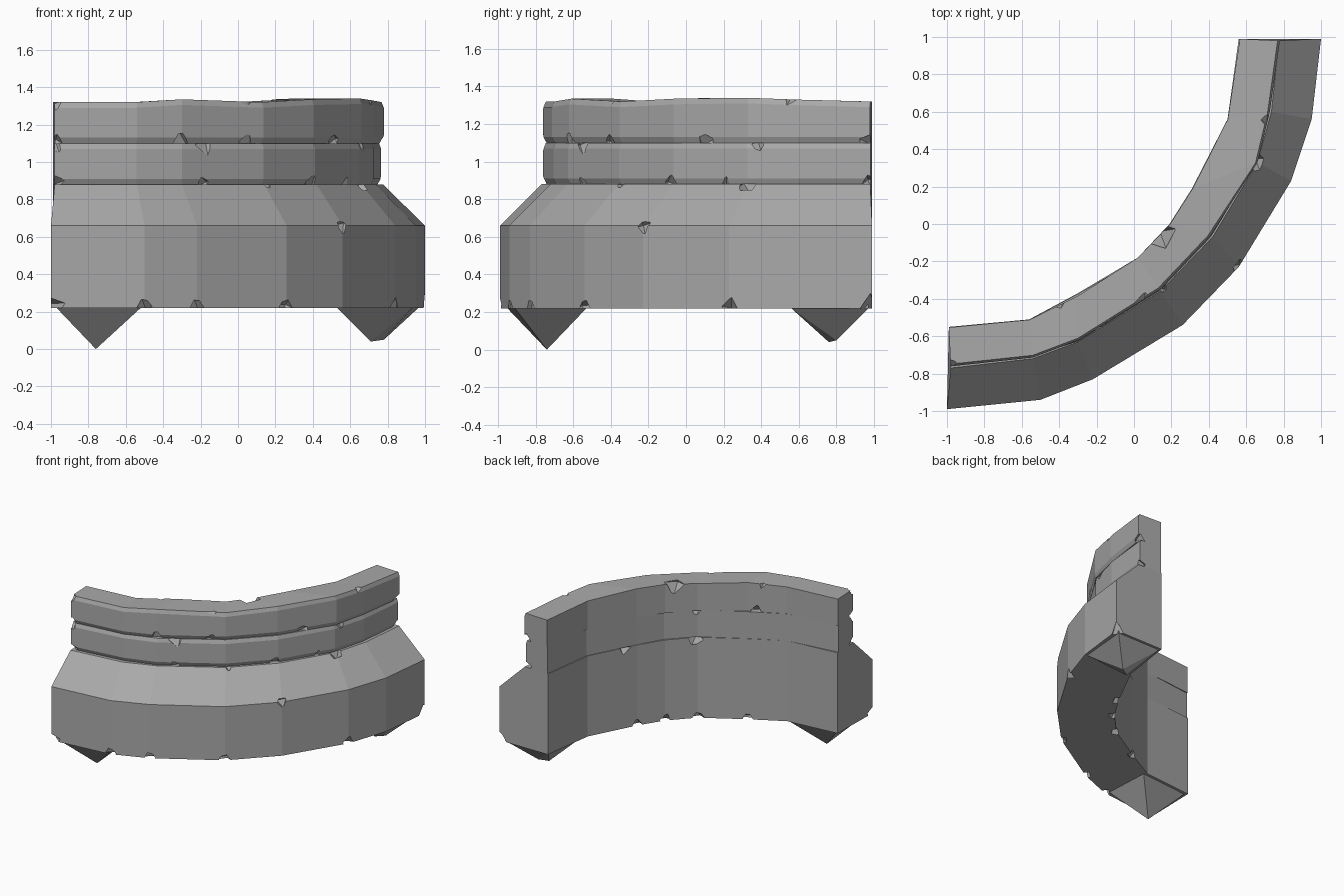
import bpy, bmesh, random
from mathutils import Vector, Euler

random.seed(4)
if "Cube" in bpy.data.objects:
    bpy.data.objects.remove(bpy.data.objects["Cube"], do_unlink=True)

stone = bpy.data.materials.new("grey stone")
stone.use_nodes = True
GREY = (0.4, 0.4, 0.4, 1)
stone.diffuse_color = GREY
stone.node_tree.nodes["Principled BSDF"].inputs["Base Color"].default_value = GREY

# Plan curves: foot of the wall, inner face, and set-back face of the courses
OUTER = [(-1, -.99), (-.5, -.94), (-.22, -.83), (.26, -.54),
         (.56, -.23), (.84, .23), (.95, .56), (1, .99)]
INNER = [(-.99, -.55), (-.56, -.51), (-.3, -.37), (.02, -.18),
         (.19, 0), (.31, .19), (.5, .56), (.56, .99)]
SETBACK = [(-.98, -.77), (-.54, -.72), (-.3, -.63), (.14, -.36),
           (.42, -.07), (.66, .33), (.735, .6), (.775, .98)]


def finish(name, bm):
    bmesh.ops.recalc_face_normals(bm, faces=bm.faces[:])
    mesh = bpy.data.meshes.new(name)
    bm.to_mesh(mesh)
    bm.free()
    mesh.materials.append(stone)
    obj = bpy.data.objects.new(name, mesh)
    bpy.context.collection.objects.link(obj)
    return obj


def loft(name, sections):
    """Skin a row of equal cross-sections and cap both ends."""
    bm = bmesh.new()
    rings = [[bm.verts.new(p) for p in s] for s in sections]
    n = len(rings[0])
    for a, b in zip(rings, rings[1:]):
        for i in range(n):
            j = (i + 1) % n
            bm.faces.new((a[i], a[j], b[j], b[i]))
    bm.faces.new(rings[0])
    bm.faces.new(rings[-1])
    return finish(name, bm)


def chip(obj, spots):
    """Knock small angular notches out of a part."""
    bm = bmesh.new()
    for x, y, z, r in spots:
        rot = Euler([random.uniform(-.4, .4) for _ in range(3)]).to_matrix()
        axes = [Vector(a) * r for a in ((1, 0, 0), (0, 1, 0), (0, 0, 1))]
        pts = [bm.verts.new(Vector((x, y, z)) + rot @ (a * s)) for a in axes for s in (1, -1)]
        bmesh.ops.convex_hull(bm, input=pts)
    cutter = finish(obj.name + "_chip_cutter", bm)
    cutter.hide_render = True
    cutter.hide_set(True)
    cutter.display_type = 'WIRE'
    mod = obj.modifiers.new("chips", 'BOOLEAN')
    mod.operation = 'DIFFERENCE'
    mod.solver = 'EXACT'
    mod.object = cutter


# Battered base
base = loft("wall_base", [
    [(*o, .22), (*o, .66), (*s, .88), (*i, .88), (*i, .22)]
    for o, s, i in zip(OUTER, SETBACK, INNER)])
chip(base, [(x, y, .22, .06) for x, y in OUTER[1:4] + OUTER[5:6]]
     + [(x, y, .22, .06) for x, y in INNER[2:6]]
     + [(x, y, .22, .08) for x, y in (OUTER[0], OUTER[-1])]
     + [(.04, -.17, .88, .08), (.36, .28, .88, .06),
        (.66, .33, .88, .07), (.56, -.23, .66, .05), (.16, -.35, .88, .03)])


# Two upper courses with slightly uneven faces
def course(name, z0, tops):
    sections = []
    for s, i, top in zip(SETBACK, INNER, tops):
        d = (Vector(s) - Vector(i)).normalized()
        o = Vector(s) + d * random.uniform(-.015, .005)
        n = Vector(i) + d * random.uniform(0, .015)
        low, high = o - d * .015, o - d * .012
        sections.append([(*low, z0), (*o, z0 + .03), (*o, top - .03), (*high, top),
                         (*n, top), (*n, z0)])
    return loft(name, sections)


lower = course("lower_course", .88, [1.1] * 8)
chip(lower, [(-.17, -.56, 1.1, .07), (-.18, -.56, .88, .05), (.4, -.09, .88, .06),
             (.6, .2, .88, .06), (-.98, -.77, .88, .07), (.77, .98, .88, .07),
             (-.98, -.77, 1.1, .06), (.67, .38, 1.1, .05), (.03, -.18, 1.1, .05)])
upper = course("upper_course", 1.1, [1.32, 1.32, 1.335, 1.32, 1.335, 1.34, 1.33, 1.32])
chip(upper, [(-.3, -.63, 1.1, .07), (.05, -.42, 1.1, .06), (.05, -.42, 1.34, .06),
             (.53, .09, 1.1, .07), (.14, -.06, 1.33, .09), (-.35, -.41, 1.1, .06),
             (.72, .55, 1.34, .05), (-.98, -.77, 1.1, .07), (.77, .98, 1.1, .07),
             (-.98, -.77, 1.32, .06), (-.4, -.42, 1.33, .04)])


# Pointed rubble feet under both ends
def foot(name, corners, tip):
    bm = bmesh.new()
    pts = [bm.verts.new((x, y, z)) for x, y in corners for z in (.22, .24)]
    pts += [bm.verts.new(t) for t in tip]
    bmesh.ops.convex_hull(bm, input=pts)
    finish(name, bm)


foot("right_foot", [(-.97, -.95), (-.52, -.91), (-.54, -.53), (-.97, -.57)],
     [(-.76, -.74, 0)])
foot("left_foot", [(.53, .58), (.93, .56), (.965, .97), (.57, .97)],
     [(.71, .76, .04), (.78, .8, .05)])
